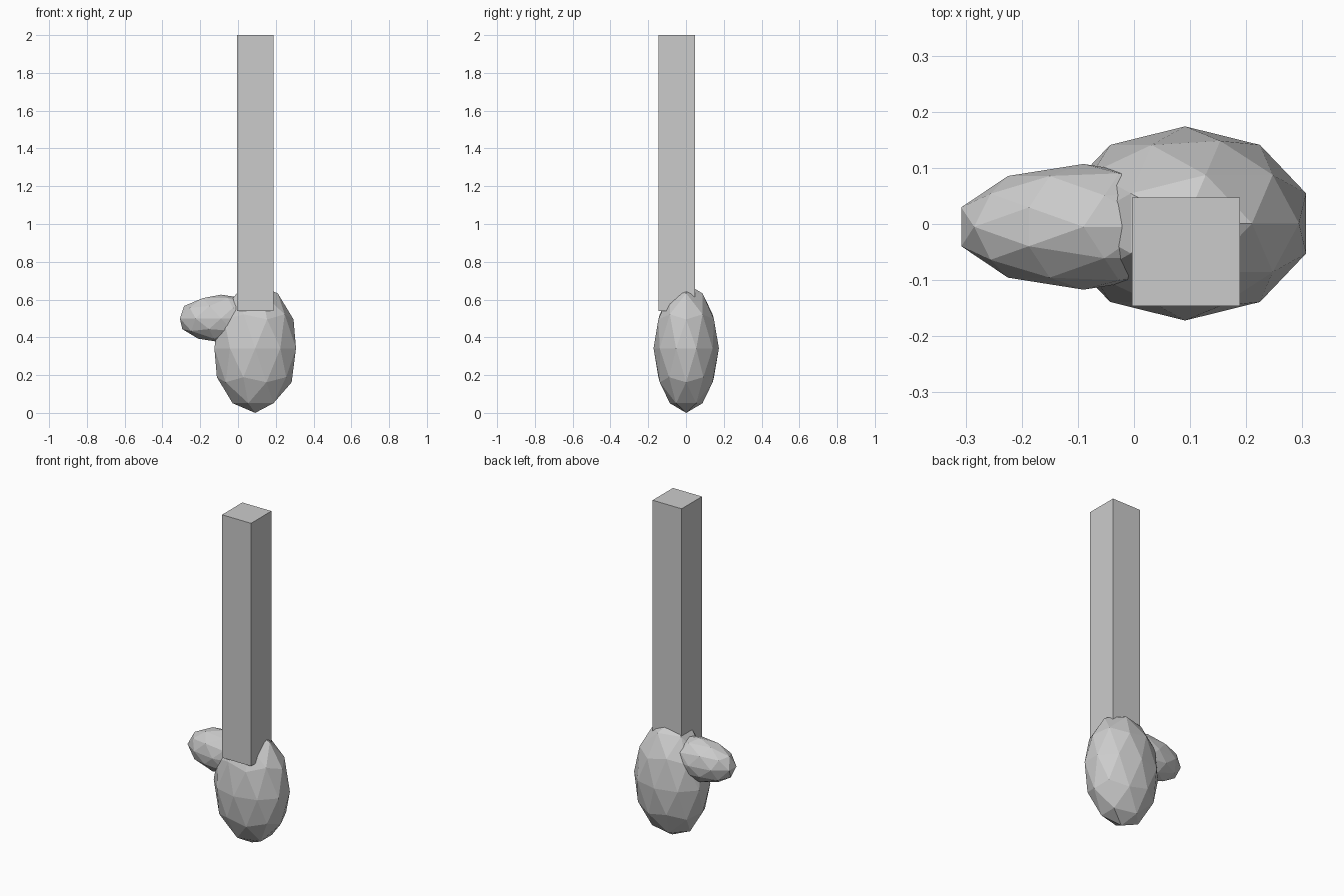
import bpy

if "Cube" in bpy.data.objects:
    bpy.data.objects.remove(bpy.data.objects["Cube"])


def faceted_blob(name, centre, radii):
    bpy.ops.mesh.primitive_ico_sphere_add(subdivisions=2, radius=1, location=centre)
    ob = bpy.context.object
    ob.name = name
    ob.scale = radii
    bpy.ops.object.transform_apply(location=False, rotation=False, scale=True)
    return ob


def box(name, lo, hi):
    centre = [(a + b) / 2 for a, b in zip(lo, hi)]
    bpy.ops.mesh.primitive_cube_add(size=1, location=centre)
    ob = bpy.context.object
    ob.name = name
    ob.scale = [b - a for a, b in zip(lo, hi)]
    bpy.ops.object.transform_apply(location=False, rotation=False, scale=True)
    return ob


# Main hanging body
faceted_blob("body", (0.091, 0.001, 0.342), (0.227, 0.173, 0.342))

# Smaller lobe at the side
faceted_blob("side_lobe", (-0.09, -0.005, 0.5), (0.229, 0.112, 0.126))

# Tall square post
box("post", (-0.004, -0.146, 0.54), (0.189, 0.047, 2.0))
